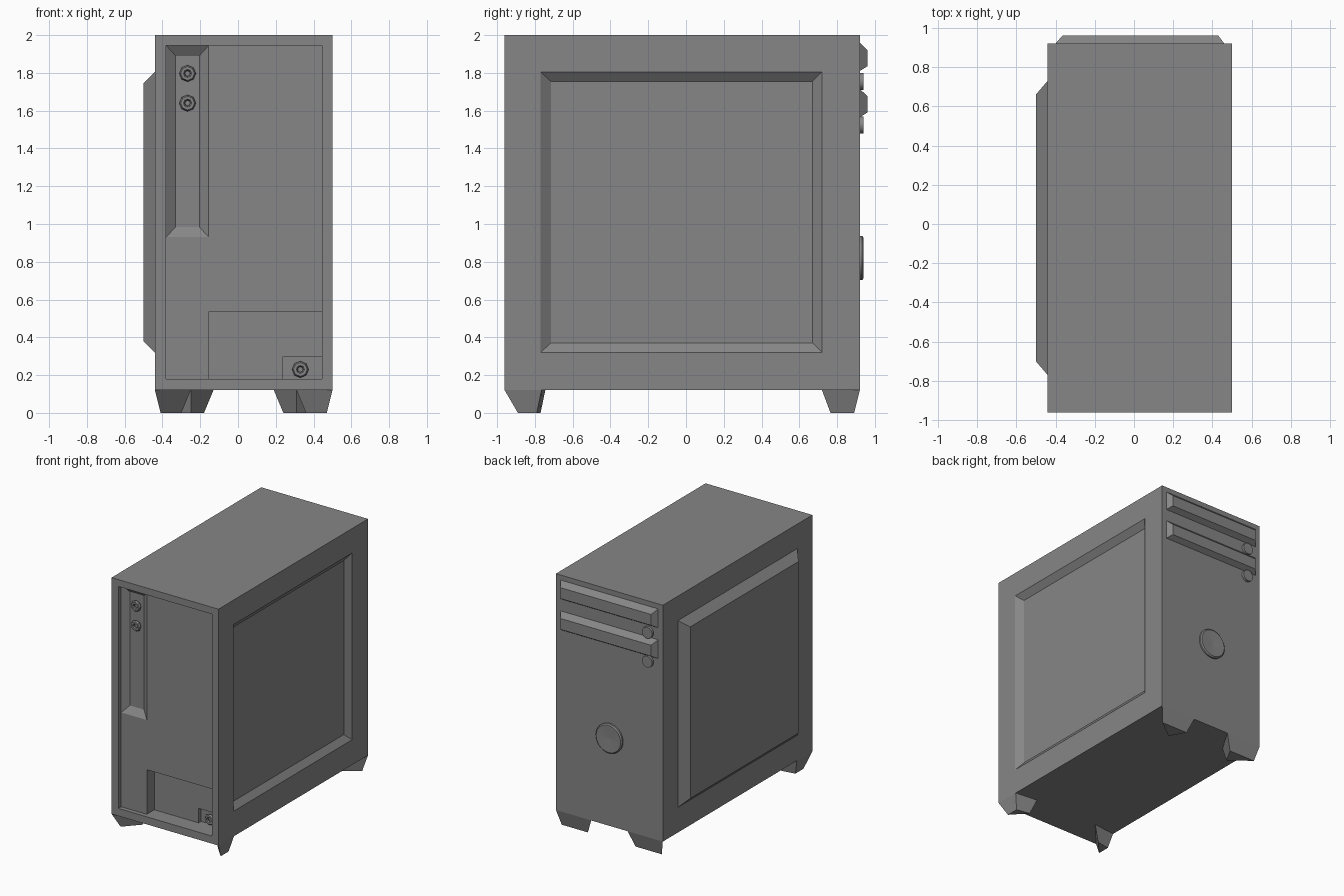
import bpy, bmesh, math

if "Cube" in bpy.data.objects:
    bpy.data.objects.remove(bpy.data.objects["Cube"])

# Dark grey finish shared by every part
grey = bpy.data.materials.new("dark_grey")
grey.diffuse_color = (0.24, 0.24, 0.24, 1)
grey.use_nodes = True
grey.node_tree.nodes["Principled BSDF"].inputs["Base Color"].default_value = grey.diffuse_color


def loft(name, rings):
    """Closed solid through a list of equally long point rings."""
    bm = bmesh.new()
    vs = [[bm.verts.new(p) for p in r] for r in rings]
    n = len(rings[0])
    for a, b in zip(vs, vs[1:]):
        for i in range(n):
            j = (i + 1) % n
            bm.faces.new((a[i], a[j], b[j], b[i]))
    bm.faces.new(vs[0])
    bm.faces.new(vs[-1])
    bmesh.ops.recalc_face_normals(bm, faces=bm.faces)
    me = bpy.data.meshes.new(name)
    bm.to_mesh(me)
    bm.free()
    me.materials.append(grey)
    ob = bpy.data.objects.new(name, me)
    bpy.context.collection.objects.link(ob)
    return ob


def rect(axis, d, a0, a1, z0, z1):
    """Rectangle at depth d across the x or y axis."""
    pts = [(a0, z0), (a1, z0), (a1, z1), (a0, z1)]
    return [(d, a, z) if axis == 'x' else (a, d, z) for a, z in pts]


def circle(y, x, z, r, n):
    return [(x + r * math.cos(2 * math.pi * i / n), y,
             z + r * math.sin(2 * math.pi * i / n)) for i in range(n)]


def carve(ob, rings):
    cutter = loft("cutter", rings)
    cutter.hide_render = True
    mod = ob.modifiers.new("recess", 'BOOLEAN')
    mod.operation, mod.solver, mod.object = 'DIFFERENCE', 'EXACT', cutter
    bpy.context.view_layer.objects.active = ob
    bpy.ops.object.modifier_apply(modifier=mod.name)
    bpy.data.objects.remove(cutter)


def smooth(ob):
    bpy.ops.object.select_all(action='DESELECT')
    ob.select_set(True)
    bpy.context.view_layer.objects.active = ob
    bpy.ops.object.shade_smooth_by_angle(angle=math.radians(30))


# Main case
case = loft("case", [rect('y', -0.96, -0.44, 0.5, 0.12, 2.0),
                     rect('y', 0.92, -0.44, 0.5, 0.12, 2.0)])

# Bevelled recess in the right side
outer, inner = (-0.77, 0.72, 0.32, 1.805), (-0.715, 0.67, 0.37, 1.755)
carve(case, [rect('x', 0.6, *outer), rect('x', 0.5, *outer), rect('x', 0.462, *inner)])

# Stepped connector bay in the front
carve(case, [rect('y', -1.1, -0.38, 0.445, 0.18, 1.945),
             rect('y', -0.925, -0.38, 0.445, 0.18, 1.945)])
outer, inner = (-0.38, -0.155, 0.93, 1.945), (-0.33, -0.205, 0.985, 1.89)
carve(case, [rect('y', -0.94, *outer), rect('y', -0.925, *outer), rect('y', -0.888, *inner)])
carve(case, [rect('y', -0.94, -0.155, 0.445, 0.18, 0.535),
             rect('y', -0.83, -0.155, 0.445, 0.18, 0.535)])
carve(case, [rect('y', -0.85, 0.235, 0.445, 0.18, 0.295),
             rect('y', -0.80, 0.235, 0.445, 0.18, 0.295)])

# Raised panel on the left side
loft("side_panel", [rect('x', -0.44, -0.77, 0.73, 0.32, 1.805),
                    rect('x', -0.50, -0.70, 0.66, 0.38, 1.745)])

# Round sockets in the connector bay
for i, (x, y, z) in enumerate([(-0.267, -0.90, 1.797), (-0.267, -0.90, 1.64),
                               (0.33, -0.825, 0.23)]):
    bpy.ops.mesh.primitive_torus_add(location=(x, y, z), rotation=(math.pi / 2, 0, 0),
                                     major_segments=8, minor_segments=6,
                                     major_radius=0.029, minor_radius=0.015)
    bpy.context.object.name = f"socket_{i + 1}"
    bpy.context.object.data.materials.append(grey)

# Drive covers with their eject buttons
for i, dz in enumerate((0, -0.245)):
    loft(f"drive_cover_{i + 1}", [rect('y', 0.92, -0.40, 0.46, 1.81 + dz, 1.96 + dz),
                                  rect('y', 0.96, -0.365, 0.43, 1.835 + dz, 1.922 + dz)])
    smooth(loft(f"eject_button_{i + 1}",
                [circle(y, -0.315, 1.755 + dz * 0.94, r, 16)
                 for y, r in ((0.91, 0.045), (0.94, 0.045))]))

# Dished power button
smooth(loft("power_button", [circle(y, 0.025, 0.82, r, 32) for y, r in
                             ((0.91, 0.117), (0.932, 0.117), (0.94, 0.108),
                              (0.94, 0.098), (0.932, 0.01))]))

# Tapered triangular feet, mirrored about the case centre x = 0.03
front = [[(0.47, -0.96), (0.47, -0.765), (0.28, -0.745)],
         [(0.44, -0.89), (0.44, -0.79), (0.33, -0.77)]]
back = [[(0.47, 0.92), (0.16, 0.92), (0.28, 0.72)],
        [(0.44, 0.89), (0.21, 0.89), (0.28, 0.765)]]
for end, shape in (("front", front), ("back", back)):
    for side, s in (("right", 1), ("left", -1)):
        loft(f"{end}_{side}_foot", [[(0.03 + s * x, y, z) for x, y in ring]
                                    for ring, z in zip(shape, (0.12, 0.0))])
